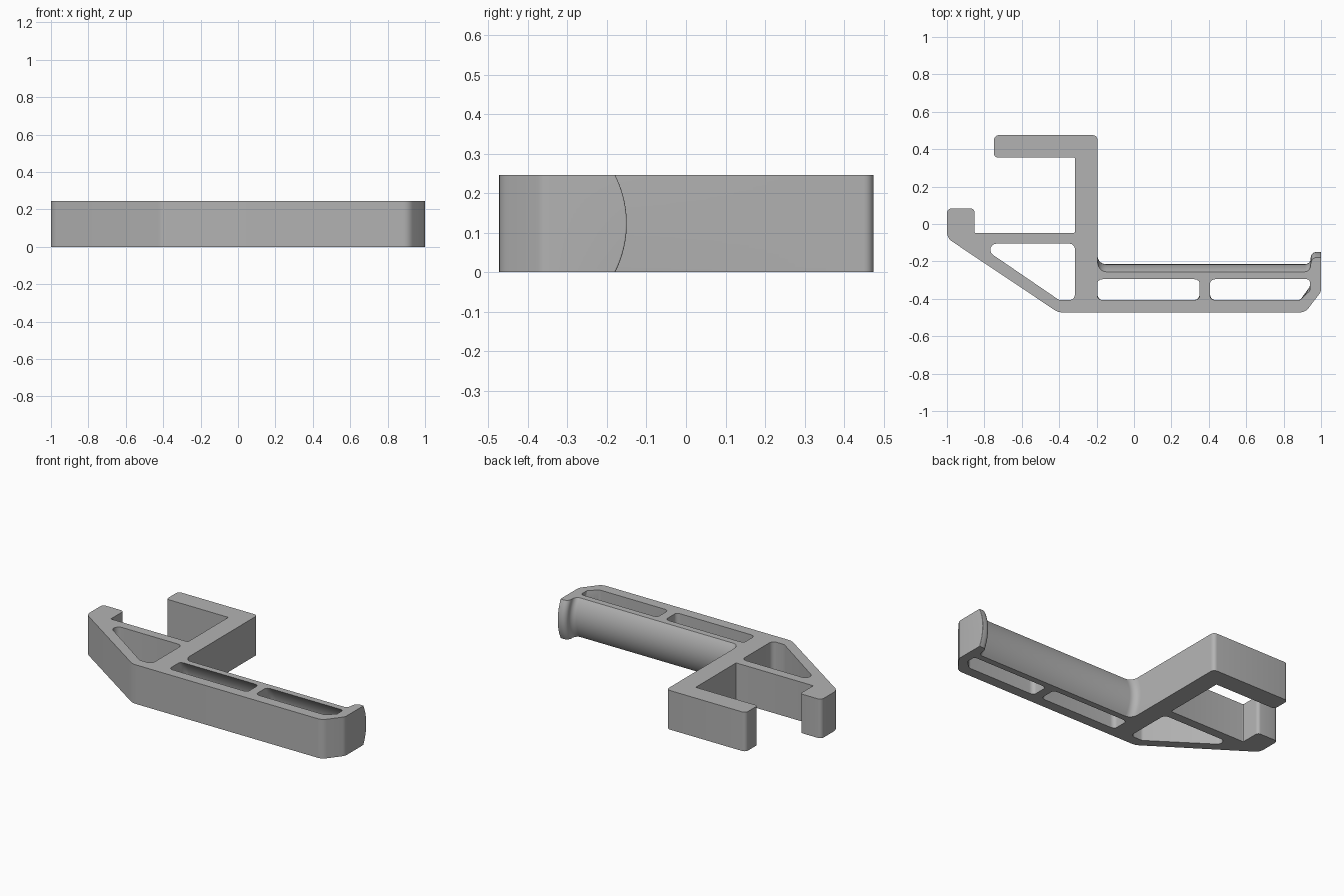
import bpy, bmesh, math
from mathutils import Vector

if "Cube" in bpy.data.objects:
    bpy.data.objects.remove(bpy.data.objects["Cube"])

H = 0.246            # extrusion height
LAYERS = 20          # slices through the height
AXIS_Y = -0.4226     # centre line of the rounded arm


def rounded(points, steps=6):
    """Closed 2D loop from (x, y, corner radius) points."""
    out, n = [], len(points)
    for i, (x, y, r) in enumerate(points):
        p = Vector((x, y))
        a = (Vector(points[i - 1][:2]) - p).normalized()
        b = (Vector(points[(i + 1) % n][:2]) - p).normalized()
        half = a.angle(b) / 2
        c = p + (a + b).normalized() * (r / math.sin(half))
        t = r / math.tan(half)
        s, e = p + a * t - c, p + b * t - c
        sweep = math.pi - 2 * half
        for k in range(steps + 1):
            f = k / steps
            v = (s * math.sin((1 - f) * sweep) + e * math.sin(f * sweep)) / math.sin(sweep)
            out.append(c + v)
    return out


def bulge_outer(p, z):
    """Arm top and end lip follow arcs around the arm axis."""
    if p.x > -0.1955 and -0.3 < p.y < -0.1:
        return AXIS_Y + math.sqrt((p.y - AXIS_Y) ** 2 - (z - H / 2) ** 2)
    return p.y


def bulge_slot(p, z):
    """Back wall of each slot follows the arm with constant thickness."""
    w = (p.y + 0.407) / 0.161
    return p.y - 0.049 * w * ((z - H / 2) / (H / 2)) ** 2


def straight(p, z):
    return p.y


# Outline: foot, brace, arm, lip, upright and upper jaw
outline = [
    (-1, 0.083, 0.025), (-1, -0.075, 0.06), (-0.405, -0.473, 0.08),
    (0.915, -0.473, 0.06), (1, -0.362, 0.05), (1, -0.15, 0.004),
    (0.945, -0.15, 0.03), (0.945, -0.215, 0.03), (-0.195, -0.215, 0.045),
    (-0.195, 0.475, 0.025), (-0.748, 0.475, 0.025), (-0.748, 0.355, 0.02),
    (-0.316, 0.355, 0.005), (-0.316, -0.047, 0.005), (-0.853, -0.047, 0.005),
    (-0.853, 0.083, 0.02),
]
brace_hole = [(-0.842, -0.105, 0.033), (-0.40, -0.407, 0.03),
              (-0.316, -0.407, 0.03), (-0.316, -0.105, 0.03)]
slot_a = [(-0.195, -0.246, 0.03), (-0.195, -0.407, 0.03),
          (0.35, -0.407, 0.03), (0.35, -0.246, 0.03)]
slot_b = [(0.407, -0.246, 0.03), (0.407, -0.407, 0.03),
          (0.888, -0.407, 0.025), (0.94, -0.335, 0.02), (0.94, -0.246, 0.02)]

bm = bmesh.new()
rims = {0: [], LAYERS: []}
for pts, warp in ((outline, bulge_outer), (brace_hole, straight),
                  (slot_a, bulge_slot), (slot_b, bulge_slot)):
    loop = rounded(pts)
    rows = []
    for k in range(LAYERS + 1):
        z = H * k / LAYERS
        rows.append([bm.verts.new((p.x, warp(p, z), z)) for p in loop])
    n = len(loop)
    # Side walls
    for lo, hi in zip(rows, rows[1:]):
        for i in range(n):
            j = (i + 1) % n
            bm.faces.new((lo[i], lo[j], hi[j], hi[i]))
    for k in rims:
        rims[k] += [bm.edges.get((rows[k][i], rows[k][(i + 1) % n])) for i in range(n)]

# Flat top and bottom with openings
for edges in rims.values():
    bmesh.ops.triangle_fill(bm, edges=edges, use_beauty=True, use_dissolve=False)
bmesh.ops.recalc_face_normals(bm, faces=bm.faces[:])

mesh = bpy.data.meshes.new("clamp_hook")
bm.to_mesh(mesh)
bm.free()
hook = bpy.data.objects.new("clamp_hook", mesh)
bpy.context.collection.objects.link(hook)

grey = bpy.data.materials.new("light grey plastic")
grey.diffuse_color = (0.45, 0.45, 0.45, 1)
grey.use_nodes = True
grey.node_tree.nodes["Principled BSDF"].inputs["Base Color"].default_value = grey.diffuse_color
mesh.materials.append(grey)

bpy.context.view_layer.objects.active = hook
hook.select_set(True)
bpy.ops.object.shade_smooth_by_angle(angle=math.radians(30))
